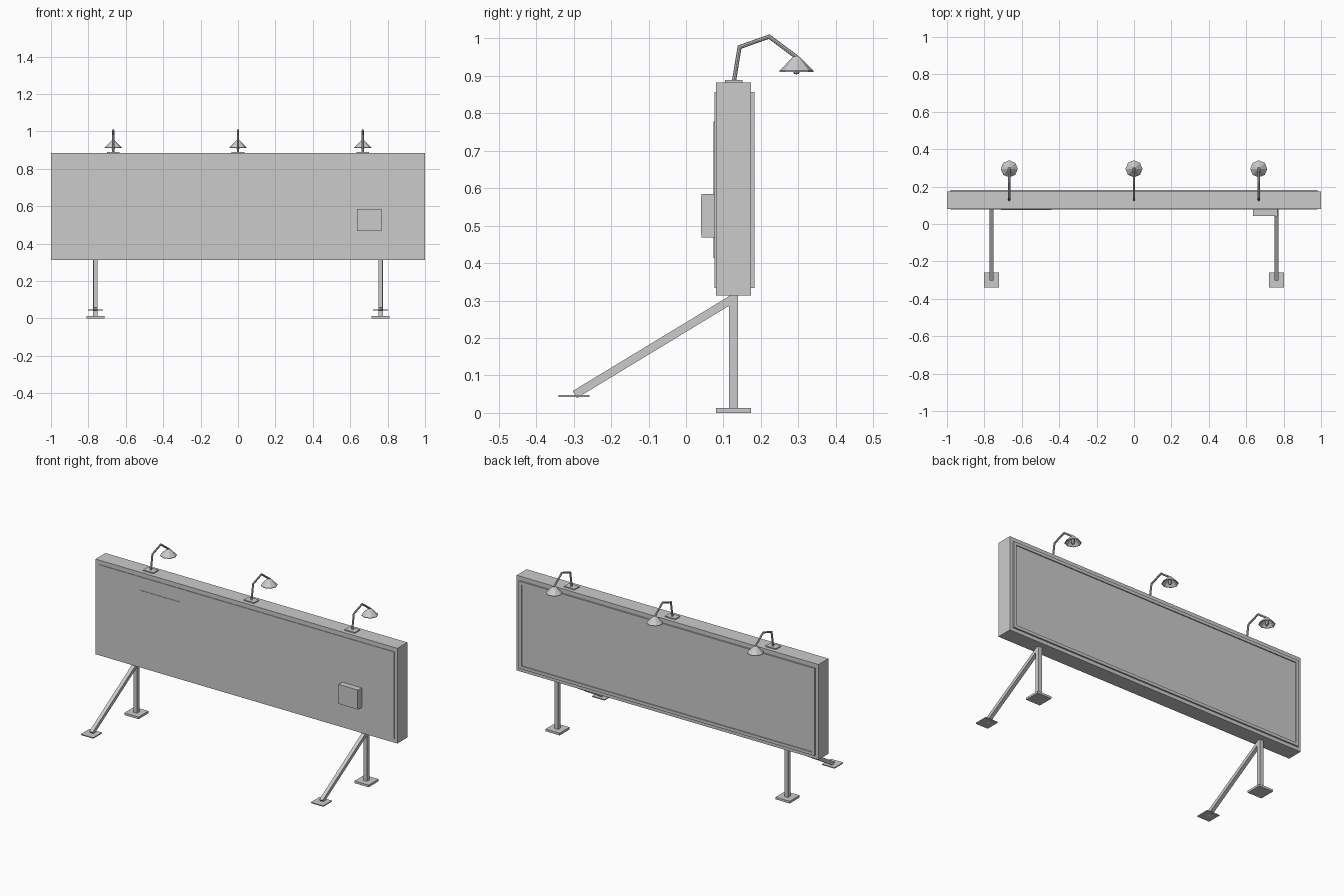
import bpy, bmesh, math
from mathutils import Vector

if "Cube" in bpy.data.objects:
    bpy.data.objects.remove(bpy.data.objects["Cube"])

grey = bpy.data.materials.new("plain grey")
grey.diffuse_color = (0.6, 0.6, 0.6, 1)
grey.use_nodes = True
grey.node_tree.nodes["Principled BSDF"].inputs["Base Color"].default_value = grey.diffuse_color


def finish(name, bm):
    bmesh.ops.recalc_face_normals(bm, faces=bm.faces)
    me = bpy.data.meshes.new(name)
    bm.to_mesh(me)
    bm.free()
    me.materials.append(grey)
    ob = bpy.data.objects.new(name, me)
    bpy.context.collection.objects.link(ob)
    return ob


def box(name, x, y, z):
    """Box from (min, max) ranges on each axis."""
    bm = bmesh.new()
    bmesh.ops.create_cube(bm, size=1)
    for v in bm.verts:
        v.co = [r[0] + (c + 0.5) * (r[1] - r[0]) for c, r in zip(v.co, (x, y, z))]
    return finish(name, bm)


def sweep_yz(name, x, pts, r, sides, turn=0.0):
    """Mitred tube along a path in the y-z plane."""
    bm = bmesh.new()
    pts = [Vector((x, y, z)) for y, z in pts]
    side = Vector((1, 0, 0))
    rings = []
    for i, p in enumerate(pts):
        d_in = (p - pts[max(i - 1, 0)]).normalized()
        d_out = (pts[min(i + 1, len(pts) - 1)] - p).normalized()
        d = (d_in + d_out).normalized()
        stretch = 1 / max(d.dot(d_in if i else d_out), 0.3)
        up = d.cross(side) * stretch
        angles = [turn + math.tau * k / sides for k in range(sides)]
        rings.append([bm.verts.new(p + side * r * math.cos(a) + up * r * math.sin(a))
                      for a in angles])
    for a, b in zip(rings, rings[1:]):
        for k in range(sides):
            j = (k + 1) % sides
            bm.faces.new((a[k], a[j], b[j], b[k]))
    bm.faces.new(rings[0])
    bm.faces.new(rings[-1])
    return finish(name, bm)


def lathe(name, x, y, profile, sides=8):
    """Turned part around a vertical axis, with an (r, z) profile."""
    bm = bmesh.new()
    vs = [bm.verts.new((x + r, y, z)) for r, z in profile]
    es = [bm.edges.new(p) for p in zip(vs, vs[1:])]
    bmesh.ops.spin(bm, geom=vs + es, cent=(x, y, 0), axis=(0, 0, 1),
                   angle=math.tau, steps=sides)
    bmesh.ops.remove_doubles(bm, verts=bm.verts, dist=1e-5)
    return finish(name, bm)


# Billboard body with rear and display sheets
box("billboard_body", (-1, 1), (0.08, 0.174), (0.313, 0.883))
box("service_side_sheet", (-0.98, 0.98), (0.0765, 0.081), (0.334, 0.857))
box("display_sheet", (-0.962, 0.962), (0.173, 0.177), (0.352, 0.839))
box("access_panel", (-0.71, -0.44), (0.074, 0.078), (0.414, 0.778))

# Raised frame around the display
for s, n in ((-1, "left"), (1, "right")):
    box("frame_" + n, sorted((s * 0.98, s * 0.962)), (0.173, 0.183), (0.334, 0.857))
box("frame_top", (-0.962, 0.962), (0.173, 0.183), (0.839, 0.857))
box("frame_bottom", (-0.962, 0.962), (0.173, 0.183), (0.334, 0.352))

# Electrical cabinet
box("electrical_box", (0.637, 0.767), (0.042, 0.08), (0.468, 0.585))
box("electrical_box_hinge", (0.757, 0.764), (0.04, 0.043), (0.476, 0.577))

# Posts, diagonal braces and their feet
for x in (-0.762, 0.762):
    box("post", (x - 0.012, x + 0.012), (0.115, 0.139), (0.01, 0.32))
    box("post_foot", (x - 0.047, x + 0.047), (0.08, 0.174), (0, 0.013))
    sweep_yz("diagonal_brace", x, [(-0.297, 0.049), (0.127, 0.306)],
             0.0155, 4, math.pi / 4)
    box("brace_foot", (x - 0.041, x + 0.041), (-0.34, -0.258), (0.042, 0.048))

# Lamps along the top edge
for x in (-0.667, 0, 0.667):
    box("lamp_base", (x - 0.034, x + 0.034), (0.104, 0.151), (0.88, 0.889))
    sweep_yz("lamp_arm", x, [(0.128, 0.885), (0.143, 0.977),
                             (0.222, 1.005), (0.296, 0.95)], 0.0055, 8)
    lathe("lamp_shade", x, 0.295, [(0, 0.952), (0.008, 0.952), (0.0455, 0.914),
                                   (0.0455, 0.911), (0.042, 0.911),
                                   (0.007, 0.945), (0, 0.945)])
    lathe("lamp_bulb", x, 0.295, [(0, 0.946), (0.007, 0.94), (0.01, 0.915),
                                  (0.007, 0.906), (0, 0.904)])
